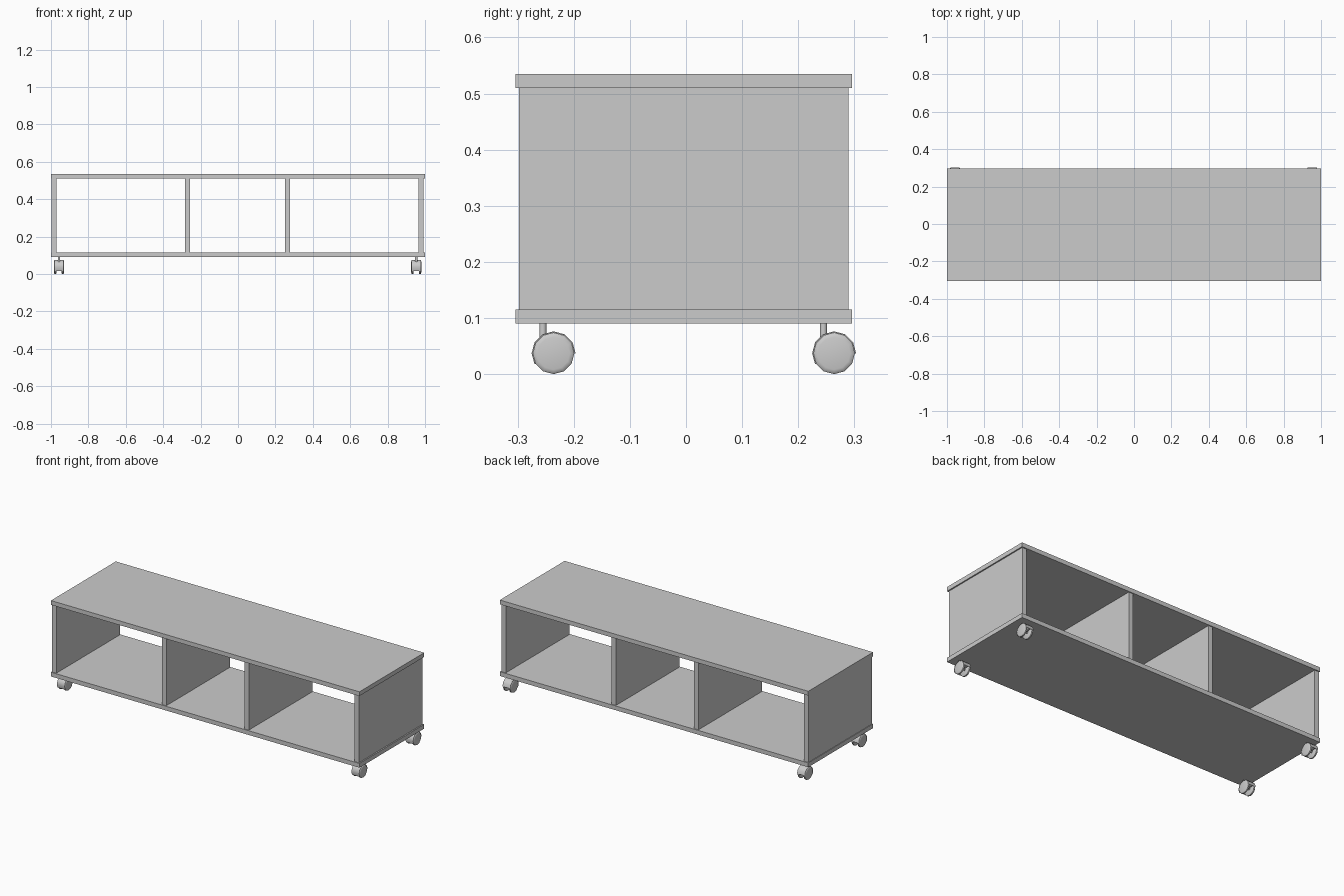
import bpy, bmesh, math

if "Cube" in bpy.data.objects:
    bpy.data.objects.remove(bpy.data.objects["Cube"])


def make_object(name, verts, faces, smooth=False):
    mesh = bpy.data.meshes.new(name)
    mesh.from_pydata(verts, [], faces)
    bm = bmesh.new()
    bm.from_mesh(mesh)
    bmesh.ops.remove_doubles(bm, verts=bm.verts, dist=1e-6)
    bmesh.ops.recalc_face_normals(bm, faces=bm.faces)
    bm.to_mesh(mesh)
    bm.free()
    ob = bpy.data.objects.new(name, mesh)
    bpy.context.collection.objects.link(ob)
    if smooth:
        bpy.ops.object.select_all(action='DESELECT')
        ob.select_set(True)
        bpy.context.view_layer.objects.active = ob
        bpy.ops.object.shade_smooth_by_angle(angle=math.radians(35))
    return ob


def prism_x(name, outline, x0, x1, smooth=False):
    """Extrude a (y, z) outline along x."""
    n = len(outline)
    verts = [(x, y, z) for x in (x0, x1) for y, z in outline]
    faces = [(i, (i + 1) % n, n + (i + 1) % n, n + i) for i in range(n)]
    faces += [tuple(range(n)), tuple(range(n, 2 * n))]
    return make_object(name, verts, faces, smooth)


def panel(name, x0, x1, y0, y1, z0, z1):
    return prism_x(name, [(y0, z0), (y1, z0), (y1, z1), (y0, z1)], x0, x1)


def lathe_x(name, profile, cx, cy, cz, sides=12):
    """Spin an (x offset, radius) profile around the x axis."""
    n = len(profile)
    verts, faces = [], []
    for dx, r in profile:
        for k in range(sides):
            a = 2 * math.pi * k / sides
            verts.append((cx + dx, cy + r * math.cos(a), cz + r * math.sin(a)))
    for i in range(n - 1):
        for k in range(sides):
            j = (k + 1) % sides
            faces.append((i * sides + k, i * sides + j,
                          (i + 1) * sides + j, (i + 1) * sides + k))
    faces += [tuple(range(sides)), tuple(range((n - 1) * sides, n * sides))]
    return make_object(name, verts, faces, smooth=True)


def arc(cy, cz, r, start, end, steps):
    angles = [math.radians(start + (end - start) * i / steps) for i in range(steps + 1)]
    return [(cy + r * math.cos(a), cz + r * math.sin(a)) for a in angles]


# Cabinet boards
panel("top_board", -1, 1, -0.304, 0.296, 0.51, 0.535)
panel("bottom_board", -1, 1, -0.304, 0.296, 0.09, 0.115)
for name, x in (("left_side", -0.983), ("left_divider", -0.27),
                ("right_divider", 0.265), ("right_side", 0.979)):
    panel(name, x - 0.0135, x + 0.0135, -0.298, 0.29, 0.115, 0.51)

# Twin-wheel casters, all trailing towards the back
WHEEL_Z = 0.037
for side, cx in (("left", -0.957), ("right", 0.953)):
    for end, cy in (("front", -0.236), ("back", 0.264)):
        tag = f"{end}_{side}_caster_"
        # Wheels with rounded outer faces
        for wheel, s in (("wheel_a", -1), ("wheel_b", 1)):
            lathe_x(tag + wheel,
                    [(s * 0.014, 0.034), (s * 0.0155, 0.037), (s * 0.023, 0.037),
                     (s * 0.0255, 0.0345), (s * 0.027, 0.029)],
                    cx, cy, WHEEL_Z)
        lathe_x(tag + "axle", [(-0.016, 0.006), (0.016, 0.006)], cx, cy, WHEEL_Z)
        # Curved hood over the wheels and the web between them
        hood = (arc(cy, WHEEL_Z, 0.0392, 0, 210, 7)
                + arc(cy, WHEEL_Z, 0.0372, 210, 0, 7))
        prism_x(tag + "hood", hood, cx - 0.025, cx + 0.025, smooth=True)
        web = arc(cy, WHEEL_Z, 0.0375, 0, 210, 7) + [(cy, WHEEL_Z - 0.006)]
        prism_x(tag + "web", web, cx - 0.005, cx + 0.005)
        # Stem up to the bottom board
        bpy.ops.mesh.primitive_cylinder_add(vertices=12, radius=0.0065, depth=0.032,
                                            location=(cx, cy - 0.019, 0.075))
        stem = bpy.context.object
        stem.name = tag + "stem"
        bpy.ops.object.shade_smooth_by_angle(angle=math.radians(35))
